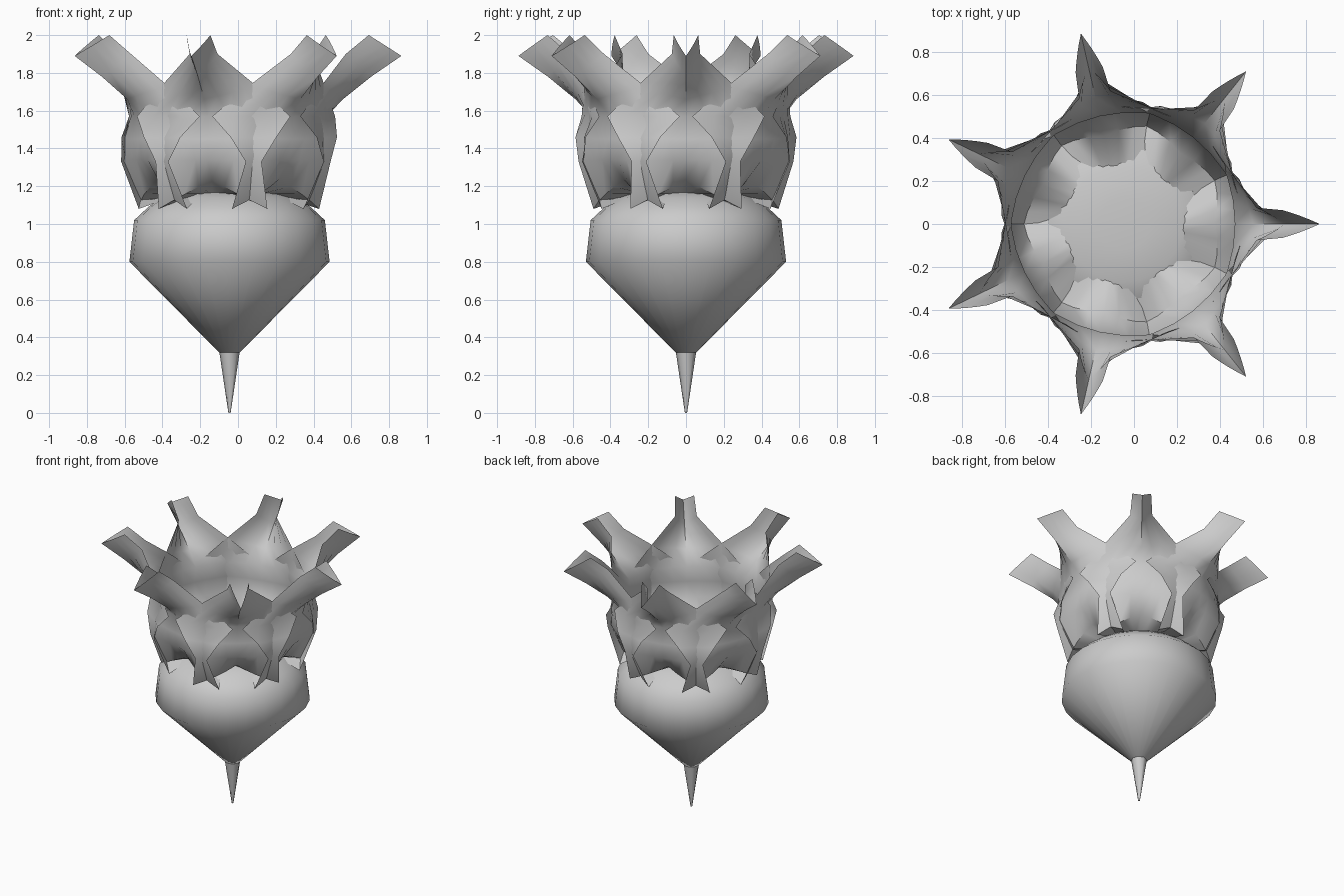
import bpy, bmesh
from math import sin, cos, pi, radians

if "Cube" in bpy.data.objects:
    bpy.data.objects.remove(bpy.data.objects["Cube"])

CX = -0.045  # plant axis


def make_object(name, bm, angle):
    mesh = bpy.data.meshes.new(name)
    bm.to_mesh(mesh)
    bm.free()
    ob = bpy.data.objects.new(name, mesh)
    ob.location.x = CX
    bpy.context.collection.objects.link(ob)
    bpy.ops.object.select_all(action='DESELECT')
    ob.select_set(True)
    bpy.context.view_layer.objects.active = ob
    bpy.ops.object.shade_smooth_by_angle(angle=radians(angle))
    return ob


def lathe(name, profile, n):
    bm = bmesh.new()
    rings = [[bm.verts.new((r * cos(2 * pi * i / n), r * sin(2 * pi * i / n), z))
              for i in range(n)] for r, z in profile]
    for a, b in zip(rings, rings[1:]):
        for i in range(n):
            j = (i + 1) % n
            bm.faces.new((a[i], a[j], b[j], b[i]))
    bm.faces.new(rings[0][::-1])
    bm.faces.new(rings[-1])
    return make_object(name, bm, 75)


# Root bulb and its thin tap root
lathe("bulb", [(0.055, 0.32), (0.53, 0.80), (0.505, 1.02), (0.43, 1.09),
               (0.36, 1.14), (0.27, 1.17), (0.12, 1.185)], 24)
lathe("tap_root", [(0.006, 0.0), (0.055, 0.33)], 8)

# Leaf rows: centre radius, centre z, half angle, edge radius, edge z
ROWS = [(0.26, 1.16, 30, 0.26, 1.16),
        (0.42, 1.235, 37, 0.49, 1.08),
        (0.515, 1.34, 30, 0.575, 1.33),
        (0.53, 1.45, 38, 0.585, 1.46),
        (0.515, 1.57, 48, 0.56, 1.57),
        (0.60, 1.66, 28, 0.55, 1.73),
        (0.75, 1.78, 7, 0.62, 1.90),
        (0.91, 1.89, 5, 0.74, 2.0)]


def leaf(name, turn):
    bm = bmesh.new()
    grid = []
    for k, (rc, zc, half, re, ze) in enumerate(ROWS):
        row = []
        for c in range(-4, 5):
            s = c / 4
            # rounded bowl in the middle, barbs below, folded keel above
            w = s * s if 1 < k < 5 else abs(s)
            a = turn + radians(half) * s
            r = rc + (re - rc) * w
            row.append(bm.verts.new((r * cos(a), r * sin(a), zc + (ze - zc) * w)))
        grid.append(row)
    for a, b in zip(grid, grid[1:]):
        for i in range(len(a) - 1):
            bm.faces.new((a[i], a[i + 1], b[i + 1], b[i]))
    make_object(name, bm, 50)


# Seven overlapping leaves
for i in range(7):
    leaf(f"leaf_{i + 1}", 2 * pi * i / 7)
